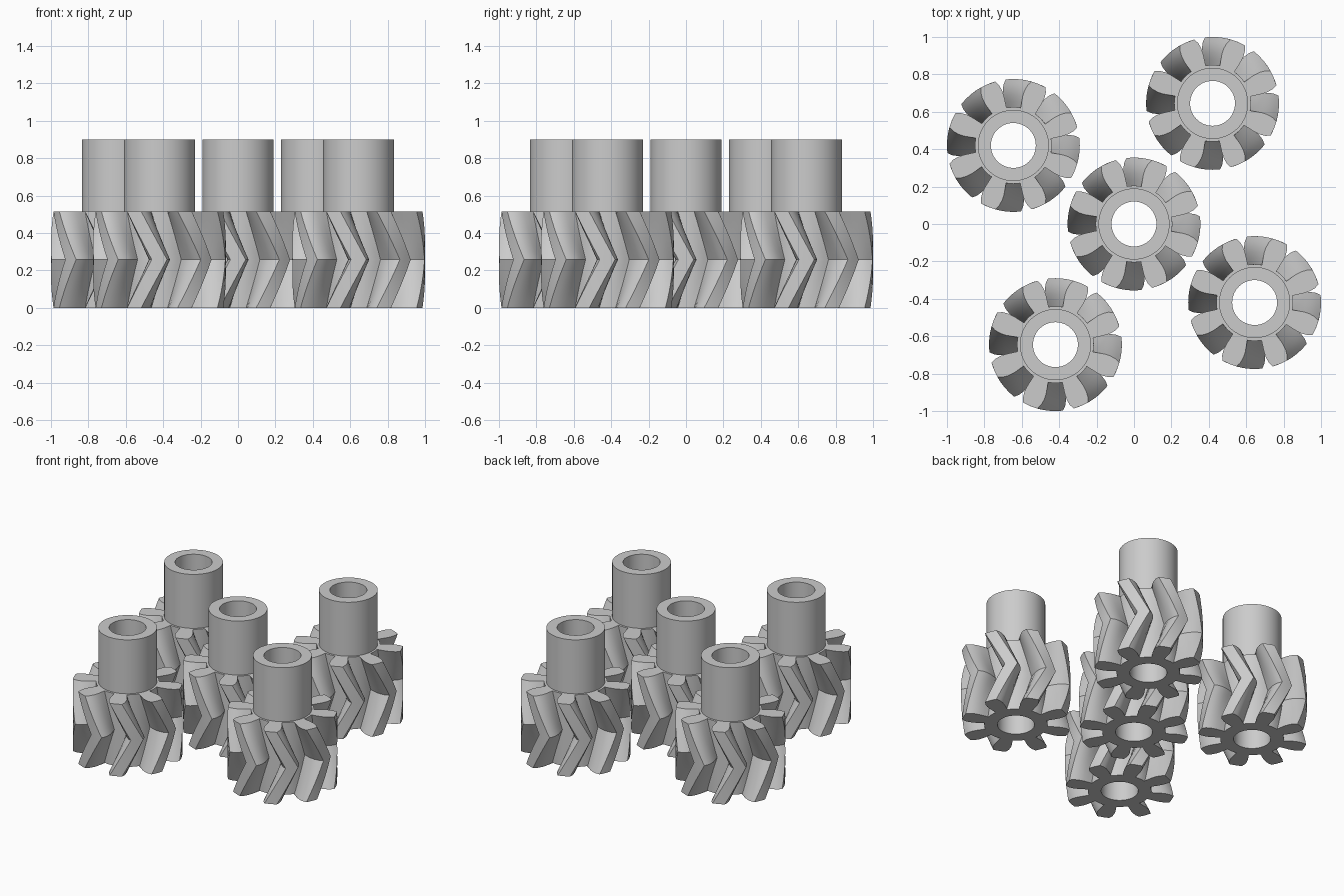
import bpy, bmesh, math

if "Cube" in bpy.data.objects:
    bpy.data.objects.remove(bpy.data.objects["Cube"])

R_BORE, R_SHAFT, R_ROOT, R_TIP = 0.12, 0.19, 0.205, 0.355
GEAR_H, TOTAL_H = 0.515, 0.90
TEETH, TWIST, SLICES = 8, math.radians(22.5), 12

metal = bpy.data.materials.new("grey metal")
metal.diffuse_color = (0.6, 0.6, 0.6, 1)
metal.use_nodes = True
metal.node_tree.nodes["Principled BSDF"].inputs["Base Color"].default_value = metal.diffuse_color

# half of one tooth: radius and angle from the tooth centre line
FLANK = [(R_ROOT, 17), (R_ROOT, 10.3), (0.235, 11.2), (0.27, 11.7),
         (0.30, 10.9), (0.33, 9.2), (R_TIP, 6.6)]


def polar(r, a, z):
    return (r * math.cos(a), r * math.sin(a), z)


def gear_profile():
    pts = []
    for k in range(TEETH):
        mid = (k + 0.5) * 360 / TEETH
        pts.append((R_ROOT, mid - 180 / TEETH))
        pts += [(r, mid - a) for r, a in FLANK]
        pts.append((R_TIP, mid))
        pts += [(r, mid + a) for r, a in reversed(FLANK)]
    return [(r, math.radians(a)) for r, a in pts]


def skin(rings, name):
    """Join successive closed rings, the last back to the first."""
    bm = bmesh.new()
    vs = [[bm.verts.new(p) for p in ring] for ring in rings]
    n = len(vs[0])
    for i, lo in enumerate(vs):
        hi = vs[(i + 1) % len(vs)]
        for j in range(n):
            k = (j + 1) % n
            bm.faces.new((lo[j], lo[k], hi[k], hi[j]))
    bmesh.ops.recalc_face_normals(bm, faces=bm.faces)
    me = bpy.data.meshes.new(name)
    bm.to_mesh(me)
    bm.free()
    me.materials.append(metal)
    return me


def circle(r, z, n):
    return [polar(r, 2 * math.pi * i / n, z) for i in range(n)]


# herringbone gear body: teeth lean one way up to mid height, then back
profile = gear_profile()
rings = []
for s in range(SLICES + 1):
    t = s / SLICES
    turn = TWIST * (1 - abs(2 * t - 1))
    rings.append([polar(r, a + turn, GEAR_H * t) for r, a in profile])
n = len(profile)
rings += [circle(R_BORE, GEAR_H, n), circle(R_BORE, 0, n)]
gear_mesh = skin(rings, "herringbone_gear")

# hollow shaft on top of the gear
shaft_mesh = skin([circle(R_SHAFT, GEAR_H, 64), circle(R_SHAFT, TOTAL_H, 64),
                   circle(R_BORE, TOTAL_H, 64), circle(R_BORE, GEAR_H, 64)], "shaft")

# one gear in the middle and four around it
centres = [(0, 0), (0.42, 0.645), (-0.645, 0.42), (-0.42, -0.645), (0.645, -0.42)]
for i, (x, y) in enumerate(centres):
    for name, mesh in (("gear", gear_mesh), ("shaft", shaft_mesh)):
        ob = bpy.data.objects.new(f"{name}_{i + 1}", mesh.copy())
        ob.location = (x, y, 0)
        bpy.context.collection.objects.link(ob)
        ob.select_set(True)
        bpy.context.view_layer.objects.active = ob
bpy.ops.object.shade_smooth_by_angle(angle=math.radians(30))
